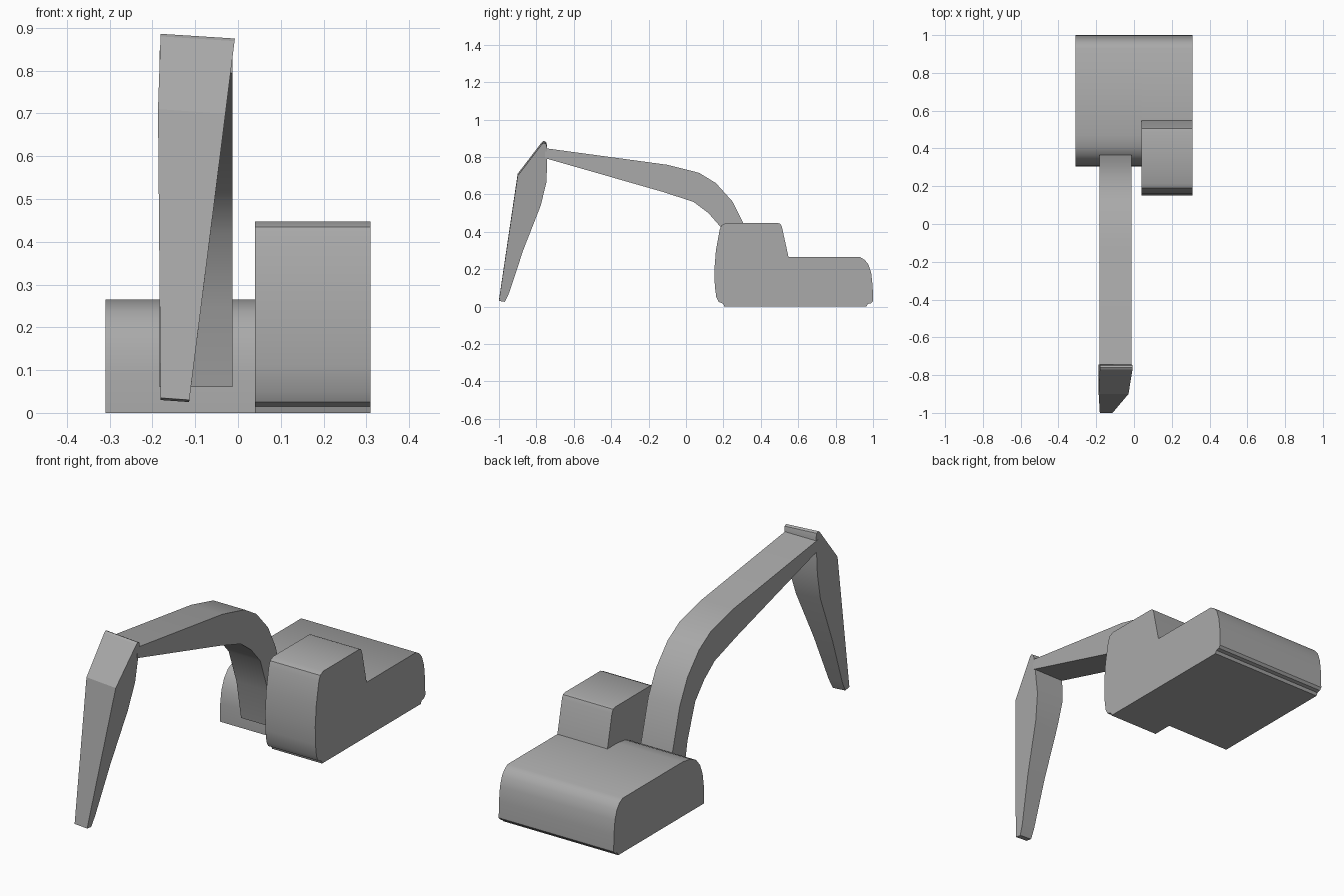
import bpy
import bmesh
import math

cube = bpy.data.objects.get("Cube")
if cube:
    bpy.data.objects.remove(cube, do_unlink=True)

grey = bpy.data.materials.new("plain grey")
grey.use_nodes = True
colour = (0.4, 0.4, 0.4, 1)
grey.diffuse_color = colour
grey.node_tree.nodes["Principled BSDF"].inputs["Base Color"].default_value = colour


def extrude_profile(name, profile, left, right, angle=32, shape=None):
    """Extrude a (y, z) outline along x; shape may move each vertex afterwards."""
    bm = bmesh.new()
    near = [bm.verts.new((left, y, z)) for y, z in profile]
    far = [bm.verts.new((right, y, z)) for y, z in profile]
    bm.faces.new(near)
    bm.faces.new(far[::-1])
    for i in range(len(profile)):
        j = (i + 1) % len(profile)
        bm.faces.new((near[i], far[i], far[j], near[j]))
    if shape:
        for v in bm.verts:
            shape(v)
    bmesh.ops.recalc_face_normals(bm, faces=bm.faces)
    bmesh.ops.triangulate(bm, faces=[f for f in bm.faces if len(f.verts) > 4])
    mesh = bpy.data.meshes.new(name)
    bm.to_mesh(mesh)
    bm.free()
    mesh.materials.append(grey)
    obj = bpy.data.objects.new(name, mesh)
    bpy.context.collection.objects.link(obj)
    bpy.ops.object.select_all(action="DESELECT")
    obj.select_set(True)
    bpy.context.view_layer.objects.active = obj
    bpy.ops.object.shade_smooth_by_angle(angle=math.radians(angle))
    return obj


# Rounded rear shared by the engine house and the cab side
rear = [(0.93, 0.265), (0.955, 0.25), (0.975, 0.225), (0.99, 0.18),
        (0.998, 0.11), (1.0, 0.03), (0.99, 0.018), (0.972, 0.014), (0.965, 0)]

# Engine house
house_front = [(0.305, 0), (0.306, 0.09), (0.315, 0.15), (0.335, 0.2),
               (0.365, 0.235), (0.41, 0.257), (0.47, 0.265)]
extrude_profile("engine_house", house_front + rear, -0.31, 0.04)

# Cab with the house section behind it
cab_front = [(0.205, 0), (0.2, 0.015), (0.175, 0.025), (0.162, 0.05),
             (0.154, 0.11), (0.152, 0.2), (0.16, 0.3), (0.18, 0.41),
             (0.19, 0.435), (0.215, 0.447), (0.49, 0.447), (0.505, 0.442),
             (0.513, 0.425), (0.548, 0.265)]
extrude_profile("cab", cab_front + rear, 0.04, 0.31)

# Curved boom
boom_top = [(-0.755, 0.847), (-0.1, 0.758), (0.07, 0.715), (0.16, 0.66),
            (0.25, 0.56), (0.31, 0.44), (0.365, 0.24), (0.39, 0.06)]
boom_under = [(0.285, 0.06), (0.25, 0.25), (0.19, 0.42), (0.12, 0.5),
              (0.04, 0.56), (-0.13, 0.615), (-0.755, 0.794)]
extrude_profile("boom", boom_top + boom_under, -0.183, -0.013)


# Hanging stick, narrowing downward on one side
def taper(v):
    if v.co.x > -0.1:
        v.co.x = -0.118 + 0.125 * v.co.z
        v.co.z -= 0.011 * min(1, v.co.z + 0.4)
    elif 0.6 < v.co.z < 0.8:
        v.co.x -= 0.006


stick = [(-0.77, 0.88), (-0.76, 0.886), (-0.748, 0.88), (-0.743, 0.86),
         (-0.745, 0.68), (-0.777, 0.55), (-0.87, 0.31), (-0.945, 0.08),
         (-0.968, 0.03), (-1.0, 0.035), (-0.9, 0.71)]
extrude_profile("stick", stick, -0.181, -0.01, 20, taper)
